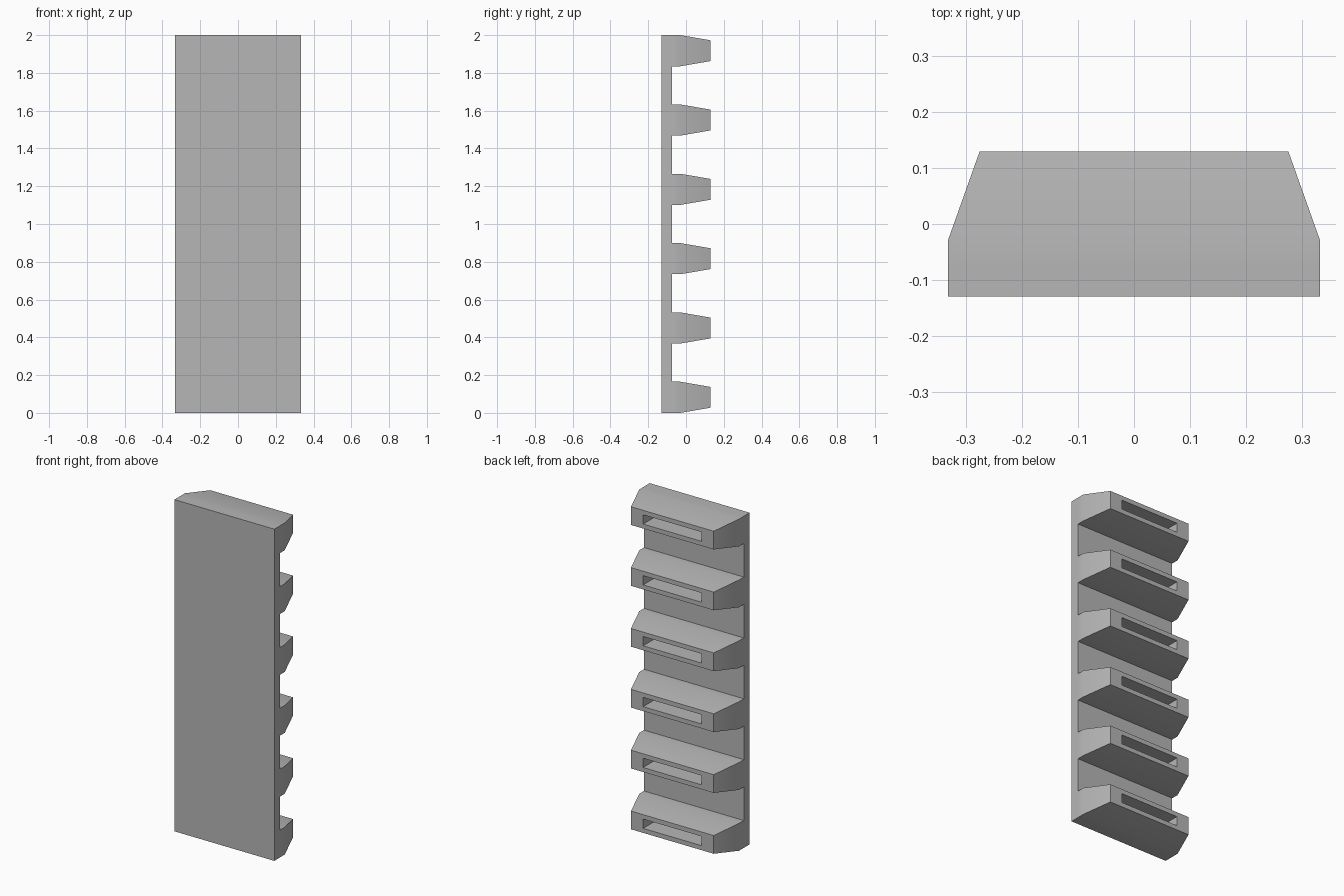
import bpy, bmesh, math
from mathutils import Vector

cube = bpy.data.objects.get("Cube")
if cube:
    bpy.data.objects.remove(cube, do_unlink=True)

HALF_W, FRONT, BACK = 0.333, -0.13, -0.075
PITCH, RUNG_H, COUNT = 0.367, 0.165, 6

mat = bpy.data.materials.new("plain grey")
mat.use_nodes = True
grey = (0.47, 0.47, 0.47, 1)
mat.diffuse_color = grey
mat.node_tree.nodes["Principled BSDF"].inputs["Base Color"].default_value = grey

bm = bmesh.new()


def extrude(face, y, half_x=None, half_z=None):
    """Extrude one face to depth y, optionally resizing it about its centre."""
    new = bmesh.ops.extrude_discrete_faces(bm, faces=[face])["faces"][0]
    mid = new.calc_center_median()
    for v in new.verts:
        v.co.y = y
        if half_x:
            v.co.x = math.copysign(half_x, v.co.x)
            v.co.z = mid.z + math.copysign(half_z, v.co.z - mid.z)
    return new


# Backing plate: rows alternate between rung and gap
levels = []
for i in range(COUNT):
    levels += [i * PITCH, i * PITCH + RUNG_H]
corners = [(-HALF_W, FRONT), (HALF_W, FRONT), (HALF_W, BACK), (-HALF_W, BACK)]
rings = [[bm.verts.new(Vector((x, y, z))) for x, y in corners] for z in levels]
bm.faces.new(rings[0][::-1])
bm.faces.new(rings[-1])
rung_faces = []
for row, (low, high) in enumerate(zip(rings, rings[1:])):
    for a in range(4):
        b = (a + 1) % 4
        face = bm.faces.new((low[a], low[b], high[b], high[a]))
        if a == 2 and row % 2 == 0:
            rung_faces.append(face)

# Tapered rungs, each with a slot in its back face
for face in rung_faces:
    face = extrude(face, -0.03)
    face = extrude(face, 0.13, 0.276, 0.055)
    face = extrude(face, 0.13, 0.195, 0.028)
    extrude(face, -0.03)

bmesh.ops.remove_doubles(bm, verts=bm.verts[:], dist=0.0001)
bmesh.ops.recalc_face_normals(bm, faces=bm.faces[:])
mesh = bpy.data.meshes.new("slotted_rack")
bm.to_mesh(mesh)
bm.free()
mesh.materials.append(mat)
rack = bpy.data.objects.new("slotted_rack", mesh)
bpy.context.collection.objects.link(rack)

# Soft shading over the shallow bends only
bpy.context.view_layer.objects.active = rack
rack.select_set(True)
bpy.ops.object.shade_smooth_by_angle(angle=math.radians(30))
